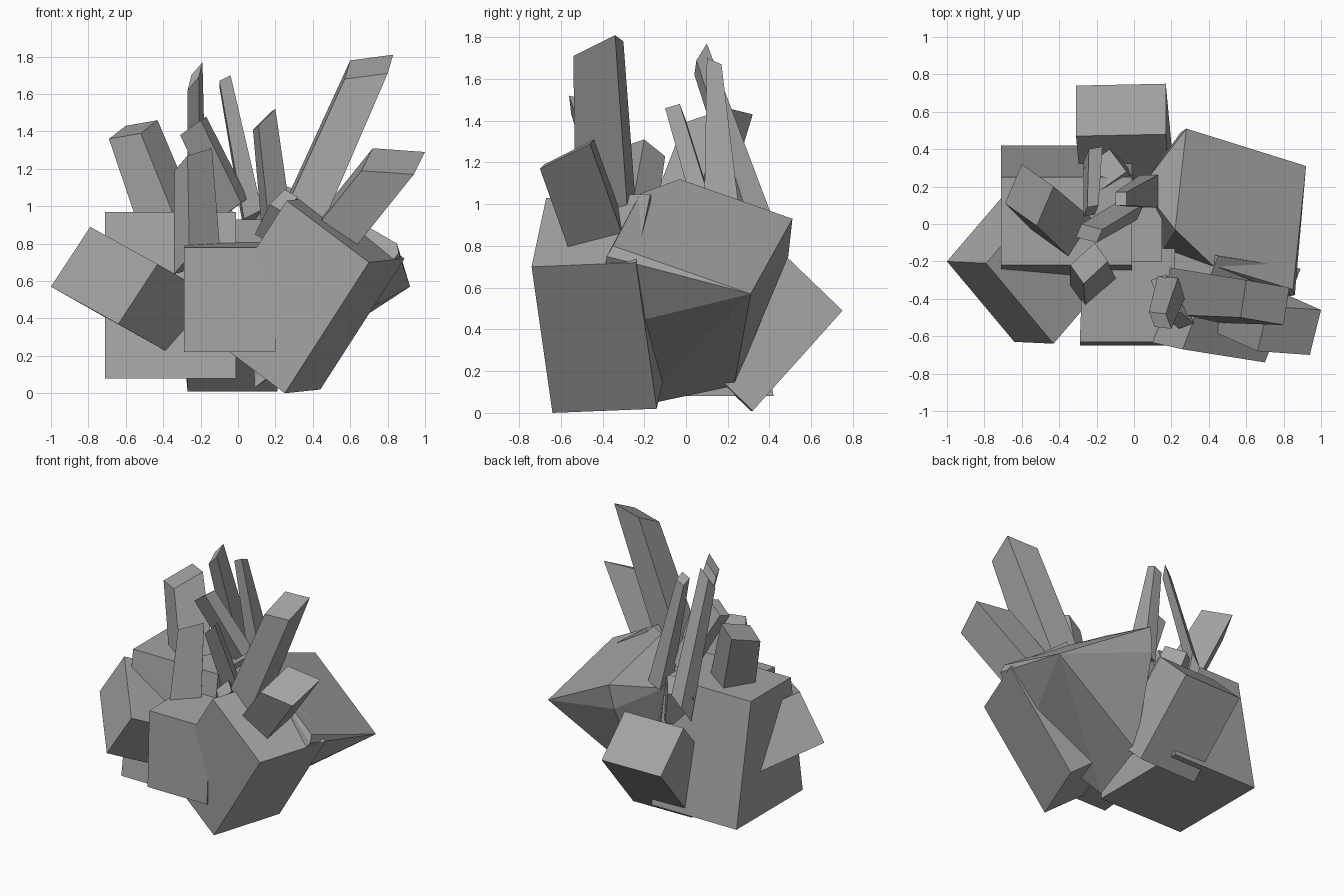
import bpy
import bmesh
from mathutils import Vector

default_cube = bpy.data.objects.get("Cube")
if default_cube:
    bpy.data.objects.remove(default_cube, do_unlink=True)

# One stone colour for the whole cluster
stone = bpy.data.materials.new("stone_grey")
stone.use_nodes = True
colour = (.37, .37, .37, 1)
stone.diffuse_color = colour
stone.node_tree.nodes["Principled BSDF"].inputs["Base Color"].default_value = colour


def finish(name, bm):
    """Turn a bmesh into a flat shaded stone object."""
    bmesh.ops.recalc_face_normals(bm, faces=bm.faces)
    mesh = bpy.data.meshes.new(name)
    bm.to_mesh(mesh)
    bm.free()
    mesh.materials.append(stone)
    obj = bpy.data.objects.new(name, mesh)
    bpy.context.collection.objects.link(obj)
    return obj


def block(name, corner, side_a, side_b, length, flare=(1, 1)):
    """Slanted box: an end face (corner, side_a, side_b) swept along length.
    The far end is scaled by flare along each side."""
    corner, side_a, side_b, length = map(Vector, (corner, side_a, side_b, length))
    bm = bmesh.new()
    bmesh.ops.create_cube(bm, size=1)
    for vert in bm.verts:
        s, t, far = vert.co.x, vert.co.y, vert.co.z > 0
        grow_a = flare[0] if far else 1
        grow_b = flare[1] if far else 1
        centre = corner + (side_a + side_b) / 2
        if far:
            centre = centre + length
        vert.co = centre + side_a * s * grow_a + side_b * t * grow_b
    return finish(name, bm)


def boulder(name, points):
    """Convex rock around a few corner points."""
    bm = bmesh.new()
    for point in points:
        bm.verts.new(point)
    result = bmesh.ops.convex_hull(bm, input=bm.verts)
    loose = [g for g in result["geom_interior"] if isinstance(g, bmesh.types.BMVert)]
    bmesh.ops.delete(bm, geom=loose, context="VERTS")
    bmesh.ops.dissolve_limit(bm, angle_limit=.04, verts=bm.verts, edges=bm.edges)
    return finish(name, bm)


# Base rocks
boulder("left_rock", [
    (.92, .31, .57), (.28, .51, .93), (.22, -.03, 1.12), (.42, -.22, 1.05),
    (.85, -.35, .8), (.86, -.38, .75), (.25, .49, .75), (.04, .2, .85),
    (.18, .23, .13), (.09, -.24, .03), (.57, -.44, .39)])
block("front_left_rock", (.7, -.74, .7), (-.44, .07, .33), (-.45, .1, -.7),
      (.19, .5, .02))
block("front_rock", (-.29, -.65, .22), (.49, 0, 0), (0, .02, .56), (.02, .5, .03))
block("back_rock", (-.31, .74, .49), (.48, .01, 0), (0, -.27, .26),
      (.04, -.43, -.48))
block("right_rock", (-.71, .25, .97), (.7, 0, 0), (0, -.47, 0), (0, .015, -.89),
      flare=(1, 1.66))
block("right_slanted_rock", (-1, -.2, .57), (.21, -.01, .32), (.36, -.43, -.2),
      (.3, .35, -.17))
block("core_rock", (-.15, -.2, .93), (.3, 0, 0), (0, .4, 0), (0, 0, -.65),
      flare=(.8, .8))

# Large crystals
block("tall_crystal", (.6, -.3, 1.78), (.23, -.04, .03), (-.03, -.2, -.1),
      (-.4, .04, -.9), flare=(1.1, 1.25))
block("left_crystal", (.72, -.44, 1.31), (.28, -.02, -.02), (-.06, -.24, -.12),
      (-.45, .2, -.56))
block("right_crystal", (-.69, .11, 1.36), (.09, .21, .07), (.17, -.12, .03),
      (.22, -.2, -.58), flare=(1.1, 1.2))
block("front_crystal", (-.27, -.32, 1.27), (.13, .12, .04), (-.07, .1, -.08),
      (.02, -.1, -.54), flare=(1.25, 1.2))

# Thin shards
block("leaning_shard", (-.31, -.07, 1.38), (.03, .07, .02), (.11, -.03, .08),
      (.22, .13, -.44), flare=(1.2, 1))
block("needle_shard", (-.27, .04, 1.62), (.02, .05, .08), (.06, .01, .07),
      (.01, .3, -.86), flare=(1.5, 1.2))
block("middle_shard", (-.1, .1, 1.67), (0, .07, -.03), (.06, 0, .03),
      (.15, .04, -.75), flare=(2.5, 1.6))
block("front_shard", (.08, -.47, 1.41), (.03, -.08, .02), (.09, -.01, .09),
      (.06, .18, -.52), flare=(1.3, 1.2))
block("back_stub", (-.27, .3, .9), (.14, .1, .03), (.09, -.12, .07),
      (.06, -.08, -.25), flare=(1.2, 1.2))
block("small_stub", (.17, -.5, 1.01), (.08, .03, .08), (.07, -.06, -.04),
      (-.08, .2, -.16))
